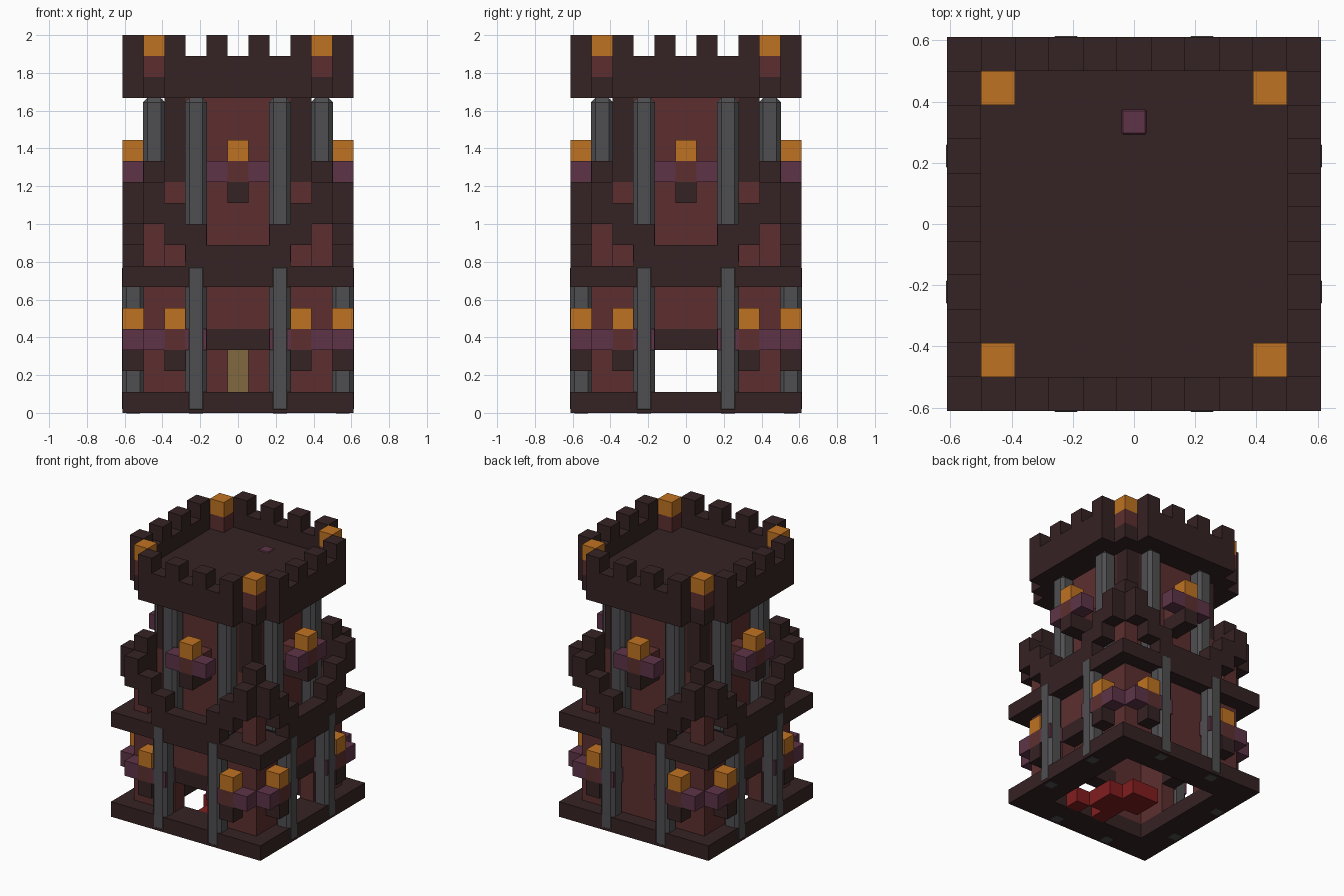
import bpy
import bmesh
from mathutils import Vector

if "Cube" in bpy.data.objects:
    bpy.data.objects.remove(bpy.data.objects["Cube"], do_unlink=True)

U = 1 / 9            # edge of one block
ALL = (0, 1, 2, 3)   # the four sides: front, right, back, left
DOORS = (0, 1, 3)


def material(name, rgb):
    m = bpy.data.materials.new(name)
    m.use_nodes = True
    m.diffuse_color = (*rgb, 1)
    m.node_tree.nodes["Principled BSDF"].inputs["Base Color"].default_value = (*rgb, 1)
    return m


DARK = material("dark stone", (0.036, 0.016, 0.017))
BRICK = material("red brick", (0.11, 0.028, 0.028))
GREY = material("grey pillar", (0.078, 0.078, 0.083))
FLAME = material("orange flame", (0.52, 0.17, 0.016))
PURPLE = material("purple trim", (0.11, 0.034, 0.062))
WOOD = material("ladder wood", (0.22, 0.14, 0.05))
RUG = material("bright red", (0.22, 0.013, 0.013))


def cells(x, y, z):
    """Block indices in inclusive ranges; a single number means one layer."""
    span = [range(v[0], v[1] + 1) if isinstance(v, tuple) else (v,) for v in (x, y, z)]
    return {(i, j, k) for i in span[0] for j in span[1] for k in span[2]}


def mirrored(c):
    return c | {(-x, y, z) for x, y, z in c}


def around(c, sides=ALL):
    """Repeat front blocks on the given sides."""
    out = set()
    for s in sides:
        for x, y, z in c:
            for _ in range(s):
                x, y = -y, x
            out.add((x, y, z))
    return out


def finish(name, bm, mat):
    me = bpy.data.meshes.new(name)
    bm.to_mesh(me)
    bm.free()
    me.materials.append(mat)
    ob = bpy.data.objects.new(name, me)
    bpy.context.scene.collection.objects.link(ob)
    return ob


def blocks(name, mat, c):
    """Build the outer skin of a set of blocks."""
    bm = bmesh.new()
    for cell in c:
        for axis in range(3):
            for sign in (-1, 1):
                n = Vector((0, 0, 0))
                n[axis] = sign
                if tuple(int(a + b) for a, b in zip(cell, n)) in c:
                    continue
                a = Vector((0, 0, 0))
                a[(axis + 1) % 3] = 1
                b = n.cross(a)
                mid = Vector(cell) + Vector((0, 0, 0.5)) + n / 2
                corners = (-a - b, a - b, a + b, b - a)
                bm.faces.new([bm.verts.new((mid + q / 2) * U) for q in corners])
    bmesh.ops.remove_doubles(bm, verts=bm.verts, dist=U / 100)
    return finish(name, bm, mat)


def pillar(name, mat, x, y, z0, z1):
    """Chamfered post, slightly fatter than one block."""
    bm = bmesh.new()
    bmesh.ops.create_cube(bm, size=1)
    for v in bm.verts:
        v.co.x = (v.co.x * 1.04 + x) * U
        v.co.y = (v.co.y * 1.04 + y) * U
        v.co.z = (z0 if v.co.z < 0 else z1) * U
    bmesh.ops.bevel(bm, geom=bm.edges[:], offset=U * 0.2, segments=1, affect='EDGES')
    return finish(name, bm, mat)


# Base frame and balcony slab
base = cells((-5, 5), (-5, 5), 0) - cells((-3, 3), (-3, 3), 0)
blocks("base_frame", DARK, base)
blocks("balcony_slab", DARK, cells((-5, 5), (-5, 5), 6))

# Lower walls with three doorways
lower = around(cells((-4, 4), -4, (1, 5)))
lower -= around(cells((-1, 1), -4, (1, 3)), DOORS)
blocks("lower_walls", BRICK, lower)
blocks("door_lintels", DARK, around(cells((-1, 1), -4, 3), DOORS))

# Upper walls: brick, with dark corner columns above the balcony
corner = around(cells(-3, -3, (11, 14)))
blocks("upper_walls", BRICK, around(cells((-3, 3), -3, (7, 14))) - corner)
blocks("upper_corner_columns", DARK, corner)

# Grey pillars on every side, both storeys
for s in ALL:
    for side in (-2, 2):
        for label, ring, z0, z1 in (("lower", -5, -0.02, 7.1), ("upper", -4, 7, 15)):
            (x, y, _), = around({(side, ring, 0)}, (s,))
            pillar(label + "_pillar", GREY, x, y, z0, z1)

# Stepped balcony parapet rising to each corner
parapet = cells((-2, 2), -5, 7) | mirrored(
    cells((2, 3), -5, 8) | cells((3, 4), -5, 9) | cells(4, -5, 10))
blocks("balcony_parapet", DARK, around(parapet))
blocks("balcony_corner_posts", BRICK, around(cells(-4, -4, (7, 8))))
blocks("balcony_corner_peaks", DARK, around(cells(-4, -4, (9, 11))))


# Torches: bracket, brick holder, purple trim to both sides, flame
def torches(label, x, z, depth):
    ring = (-5, depth)
    blocks(label + "_torch_brackets", DARK, around(mirrored(cells(x, ring, z))))
    blocks(label + "_torch_holders", BRICK, around(mirrored(cells(x, ring, z + 1))))
    trim = cells(x - 1, -5, z + 1) | cells(x + 1, -5, z + 1)
    blocks(label + "_torch_trim", PURPLE, around(mirrored(trim)))
    blocks(label + "_torch_flames", FLAME, around(mirrored(cells(x, -5, z + 2))))


torches("lower", 3, 2, -5)
torches("upper", 0, 10, -4)

# Roof deck, rim, merlons and corner beacons
roof = cells((-4, 4), (-4, 4), 15) | around(cells((-3, 3), -5, (15, 16)))
merlons = cells(-3, -5, 17) | cells(-1, -5, 17)
blocks("roof_and_battlements", DARK, roof | around(mirrored(merlons)))
blocks("beacon_posts", BRICK, around(cells(-4, -4, 16)))
blocks("beacon_flames", FLAME, around(cells(-4, -4, 17)))

# Ladder inside the back wall and its hatch in the roof
blocks("ladder", WOOD, cells(0, 3, (1, 14)))
pillar("roof_hatch", PURPLE, 0, 3, 15.1, 16.05)

# Broken red floor inside
floor = cells(0, (-3, 0), 0) | cells(1, (-2, -1), 0) | cells(-1, (-1, 0), 0) | cells(2, -3, 0)
blocks("red_floor", RUG, floor)
